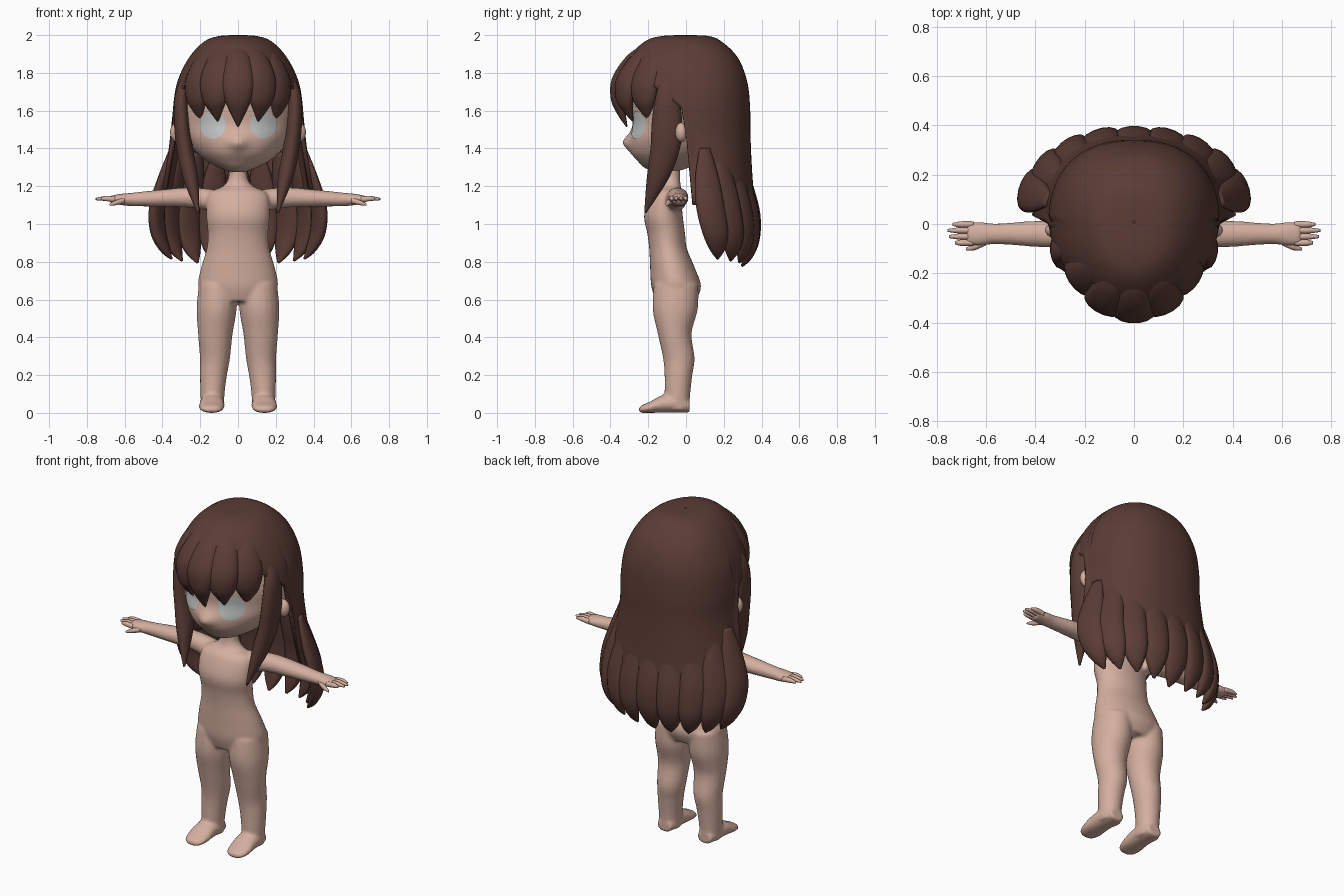
import bpy, bmesh
from math import sin, cos, pi, radians, exp, copysign
from mathutils import Vector
from mathutils.bvhtree import BVHTree

if "Cube" in bpy.data.objects:
    bpy.data.objects.remove(bpy.data.objects["Cube"])

X, Y, Z = Vector((1, 0, 0)), Vector((0, 1, 0)), Vector((0, 0, 1))
SIDES = ((1, "left"), (-1, "right"))


def material(name, rgb):
    m = bpy.data.materials.new(name)
    m.use_nodes = True
    m.diffuse_color = (*rgb, 1)
    m.node_tree.nodes["Principled BSDF"].inputs["Base Color"].default_value = (*rgb, 1)
    return m


SKIN = material("skin", (0.66, 0.43, 0.35))
HAIR = material("brown hair", (0.105, 0.046, 0.036))
EYE = material("pale grey eye", (0.54, 0.56, 0.56))


def sample(keys, s):
    """Catmull-Rom value of a list of tuples at position s in 0..len-1."""
    last = len(keys) - 1
    i = min(int(s), last - 1)
    t = s - i
    p = [keys[max(0, min(last, i + k))] for k in (-1, 0, 1, 2)]
    return [b + 0.5 * t * (c - a + t * (2 * a - 5 * b + 4 * c - d + t * (3 * (b - c) + d - a)))
            for a, b, c, d in zip(*p)]


def loft(bm, keys, u, v=None, sides=20, steps=5):
    """Closed tube through stations (x, y, z, half width along u, half width along v)."""
    count = (len(keys) - 1) * steps
    pts = [sample(keys, k / steps) for k in range(count + 1)]
    rings = []
    for k, p in enumerate(pts):
        across = v
        if v is None:
            run = Vector(pts[min(k + 1, count)][:3]) - Vector(pts[max(k - 1, 0)][:3])
            across = u.cross(run).normalized()
        ring = []
        for j in range(sides):
            a = 2 * pi * j / sides
            ring.append(bm.verts.new(Vector(p[:3]) + u * p[3] * cos(a) + across * p[4] * sin(a)))
        rings.append(ring)
    for r, q in zip(rings, rings[1:]):
        for j in range(sides):
            n = (j + 1) % sides
            bm.faces.new((r[j], r[n], q[n], q[j]))
    bm.faces.new(rings[0])
    bm.faces.new(rings[-1])


def finish(bm, name, mat, closed=True):
    if closed:
        bmesh.ops.recalc_face_normals(bm, faces=bm.faces)
    for f in bm.faces:
        f.smooth = True
    mesh = bpy.data.meshes.new(name)
    bm.to_mesh(mesh)
    bm.free()
    mesh.materials.append(mat)
    ob = bpy.data.objects.new(name, mesh)
    bpy.context.collection.objects.link(ob)
    return ob


def flip(keys, side):
    return [(k[0] * side, *k[1:]) for k in keys]


# Body: plain doll torso, limbs and feet blended into one skin
TORSO = [(0, -.08, 1.34, .055, .05), (0, -.08, 1.25, .05, .048), (0, -.085, 1.2, .08, .058),
         (0, -.105, 1.16, .155, .08), (0, -.12, 1.05, .168, .102), (0, -.105, .95, .16, .1),
         (0, -.095, .87, .166, .1), (0, -.072, .77, .195, .118), (0, -.052, .67, .212, .132),
         (0, -.055, .59, .17, .105)]
LEG = [(.108, -.052, .68, .1, .118), (.113, -.057, .55, .106, .12), (.12, -.06, .42, .092, .09),
       (.122, -.038, .29, .08, .084), (.13, -.04, .2, .072, .074), (.135, -.045, .1, .064, .068),
       (.135, -.042, .015, .06, .06)]
FOOT = [(.135, .02, .035, .045, .035), (.135, -.04, .05, .062, .05), (.138, -.12, .048, .066, .048),
        (.14, -.19, .03, .068, .03), (.14, -.235, .02, .05, .02), (.14, -.25, .015, .02, .01)]
ARM = [(.1, -.06, 1.12, .06, .06), (.25, -.045, 1.14, .056, .054), (.4, -.04, 1.137, .053, .046),
       (.56, -.04, 1.13, .042, .036), (.62, -.04, 1.13, .05, .03), (.68, -.04, 1.13, .047, .019)]
bm = bmesh.new()
loft(bm, TORSO, X, Y, 32)
for side, label in SIDES:
    loft(bm, flip(LEG, side), X, Y)
    loft(bm, flip(FOOT, side), X, Z)
    loft(bm, flip(ARM, side), Y, Z)
body = finish(bm, "body", SKIN)
skin = body.modifiers.new("blend", "REMESH")
skin.mode = "VOXEL"
skin.voxel_size = 0.009
skin.use_smooth_shade = True
relax = body.modifiers.new("relax", "SMOOTH")
relax.iterations = 8

# Fingers and thumbs
for side, label in SIDES:
    bm = bmesh.new()
    for y, tip in ((-.076, .725), (-.051, .75), (-.026, .755), (-.002, .735)):
        loft(bm, flip([(.65, y, 1.13, .013, .015), (.7, y, 1.135, .013, .014),
                       (tip, y, 1.132, .006, .006)], side), Y, Z, 10, 4)
    loft(bm, flip([(.6, -.07, 1.125, .016, .016), (.645, -.092, 1.113, .014, .014),
                   (.68, -.102, 1.103, .006, .006)], side), Y, Z, 10, 4)
    finish(bm, label + "_fingers", SKIN)

# Head with full cheeks, the nose drawn out of the face
HEAD = [(0, -.11, 1.275, .035, .05), (0, -.105, 1.295, .09, .11), (0, -.075, 1.33, .16, .178),
        (0, -.045, 1.38, .222, .245), (0, -.02, 1.45, .272, .28), (0, 0, 1.53, .298, .283),
        (0, 0, 1.64, .3, .29), (0, 0, 1.77, .26, .26), (0, 0, 1.88, .16, .16),
        (0, 0, 1.92, .03, .03)]
bm = bmesh.new()
loft(bm, HEAD, X, Y, 72, 8)
for vert in bm.verts:
    if vert.co.y < -.1:
        vert.co.y -= .034 * exp(-(vert.co.x / .045) ** 2 - ((vert.co.z - 1.43) / .04) ** 2)
surface = BVHTree.FromBMesh(bm)
finish(bm, "head", SKIN)


def face_plate(name, mat, x, z, rx, rz):
    """Thin oval laid on the front of the head."""
    b = bmesh.new()
    bmesh.ops.create_circle(b, cap_ends=True, segments=28, radius=1)
    for ring in range(3):
        centre = max(b.faces, key=lambda f: len(f.verts))
        bmesh.ops.inset_region(b, faces=[centre], thickness=.25, use_boundary=True)
    for vert in b.verts:
        start = Vector((x + vert.co.x * rx, -1, z + vert.co.y * rz))
        vert.co = surface.ray_cast(start, Y)[0] - Y * .005
    finish(b, name, mat, False)


for side, label in SIDES:
    face_plate(label + "_eye", EYE, side * .133, 1.525, .068, .073)
    face_plate(label + "_brow", EYE, side * .125, 1.628, .05, .008)
    bm = bmesh.new()
    bmesh.ops.create_uvsphere(bm, u_segments=20, v_segments=12, radius=1)
    for vert in bm.verts:
        vert.co = Vector((side * .318 + .042 * vert.co.x, -.025 + .032 * vert.co.y,
                          1.485 + .052 * vert.co.z))
    finish(bm, label + "_ear", SKIN)

# Hair cap: rows of (z, half width, back depth, front depth), cut high over the face
CAP = [(2.0, .002, .002, .002), (1.995, .1, .12, .13), (1.965, .18, .19, .22), (1.88, .26, .275, .3),
       (1.75, .322, .325, .335), (1.6, .345, .34, .345), (1.45, .35, .342, .345),
       (1.25, .385, .352, .345), (1.05, .425, .37, .345)]
bm = bmesh.new()
COLS, ROWS = 96, 36
grid = []
for j in range(COLS):
    a = 2 * pi * j / COLS
    blend = min(1, max(0, (cos(a) + .03) / .09))
    temple = max(0, 1 - abs(cos(a)) / .5)
    reach = 4.15 + .85 * temple * (1 - blend) + blend * 3.5
    square = .86 if cos(a) > 0 else 1
    column = []
    for i in range(ROWS + 1):
        z, w, back, front = sample(CAP, reach * i / ROWS)
        depth = back if cos(a) > 0 else front
        column.append(bm.verts.new((copysign(w * abs(sin(a)) ** square, sin(a)),
                                    copysign(depth * abs(cos(a)) ** square, cos(a)), z)))
    grid.append(column)
for j in range(COLS):
    c, d = grid[j], grid[(j + 1) % COLS]
    for i in range(ROWS):
        bm.faces.new((c[i], c[i + 1], d[i + 1], d[i]))
cap = finish(bm, "hair_cap", HAIR)
shell = cap.modifiers.new("thickness", "SOLIDIFY")
shell.thickness = .022
shell.offset = -1

# Fringe: pointed leaf locks fan out from the crown
bm = bmesh.new()
for k in range(-2, 3):
    a = radians(k * 26)
    drop = (0, .03, .03)[abs(k)]
    keys = [(.28 * f * sin(a), -.36 * f * cos(a), z, w, t) for f, z, w, t in
            ((.3, 1.955, .03, .02), (.7, 1.89, .065, .04), (.96, 1.77, .088, .044),
             (1.0, 1.67, .075, .04), (.95, 1.59 + drop / 2, .042, .024),
             (.87, 1.515 + drop, .004, .004))]
    loft(bm, keys, Vector((cos(a), sin(a), 0)), None, 14, 6)
finish(bm, "fringe", HAIR)

# Long side locks in front of the ears
LOCK = [(.235, -.09, 1.85, .012, .012), (.295, -.1, 1.7, .055, .034), (.298, -.1, 1.55, .08, .042),
        (.282, -.11, 1.4, .078, .044), (.25, -.15, 1.24, .058, .04), (.21, -.215, 1.06, .006, .006)]
for side, label in SIDES:
    bm = bmesh.new()
    loft(bm, flip(LOCK, side), Y, None, 14, 6)
    finish(bm, label + "_side_lock", HAIR)

# Back locks hang below the cap, swept back at the tips
bm = bmesh.new()
for k in range(-4, 5):
    a = radians(k * 17.5)
    lift = .01 * abs(k)
    sweep = .07 * abs(sin(a))
    keys = [(.45 * f * sin(a), .355 * f * cos(a) + s * sweep, z + lift, w, t)
            for f, z, w, t, s in
            ((.82, 1.36, .03, .012, 0), (.92, 1.2, .068, .03, 0), (1.01, 1.05, .08, .036, .1),
             (1.0, .92, .074, .036, .5), (.92, .83, .045, .026, .8), (.83, .775, .006, .006, 1))]
    loft(bm, keys, Vector((cos(a), -sin(a), 0)), None, 14, 5)
finish(bm, "back_locks", HAIR)
